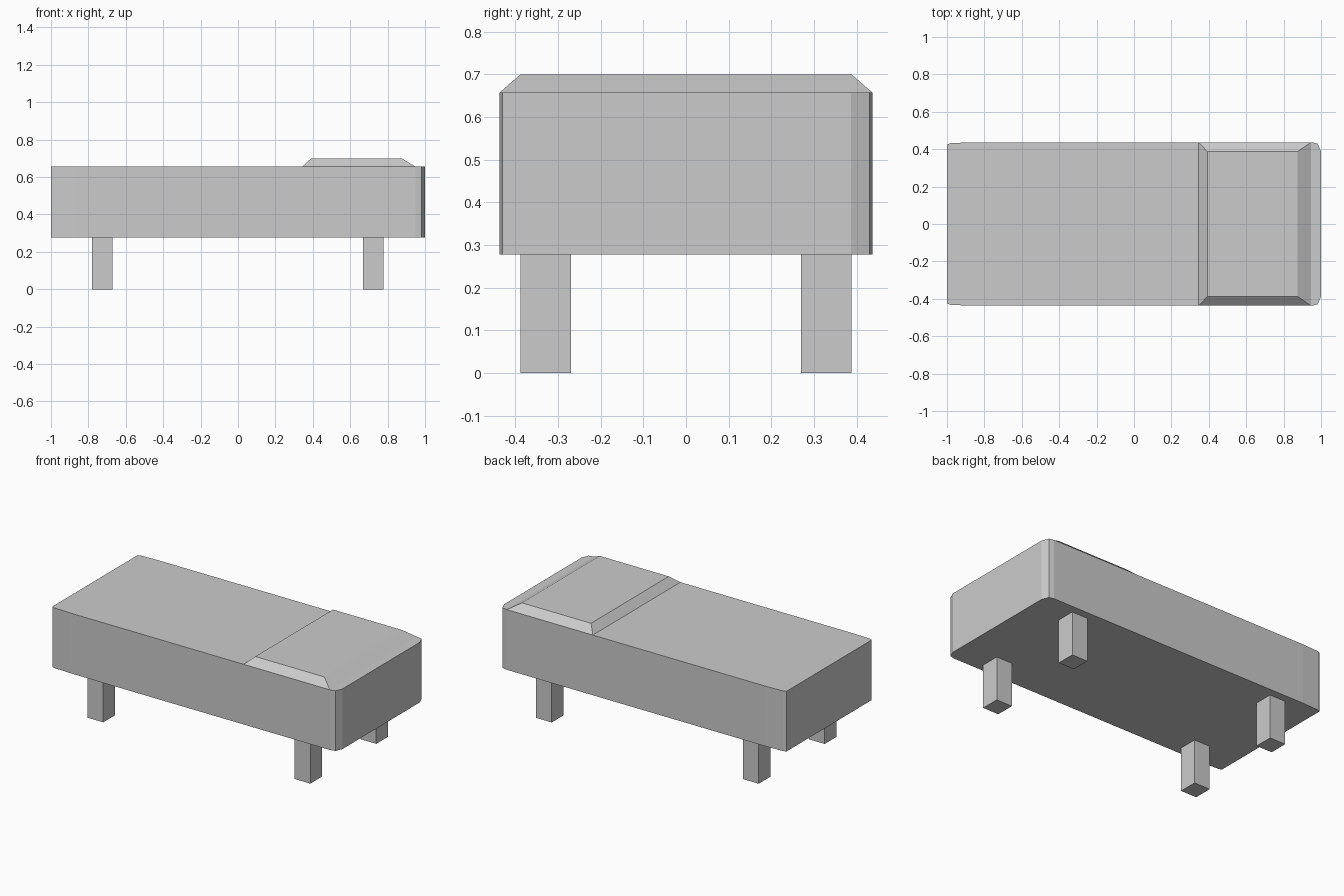
import bpy, bmesh

if "Cube" in bpy.data.objects:
    bpy.data.objects.remove(bpy.data.objects["Cube"])


def loft(name, bottom, z0, top, z1):
    """Closed solid between two counter-clockwise outlines with equal point counts."""
    bm = bmesh.new()
    low = [bm.verts.new((x, y, z0)) for x, y in bottom]
    high = [bm.verts.new((x, y, z1)) for x, y in top]
    bm.faces.new(low[::-1])
    bm.faces.new(high)
    n = len(low)
    for i in range(n):
        j = (i + 1) % n
        bm.faces.new((low[i], low[j], high[j], high[i]))
    mesh = bpy.data.meshes.new(name)
    bm.to_mesh(mesh)
    bm.free()
    obj = bpy.data.objects.new(name, mesh)
    bpy.context.collection.objects.link(obj)
    return obj


def rect(x0, x1, y0, y1):
    return [(x0, y0), (x1, y0), (x1, y1), (x0, y1)]


BASE_Z, TOP_Z = 0.277, 0.657

# Mattress: half outline with clipped corners, mirrored across y
half = [(-1.0, -0.425), (-0.982, -0.432), (-0.87, -0.437),
        (0.95, -0.437), (0.982, -0.43), (1.0, -0.387)]
outline = half + [(x, -y) for x, y in reversed(half)]
loft("mattress", outline, BASE_Z, outline, TOP_Z)

# Pillow: low bevelled slab at the head end
loft("pillow", rect(0.345, 0.947, -0.437, 0.437), TOP_Z,
     rect(0.392, 0.875, -0.388, 0.388), 0.70)

# Four square legs
for end, x0, x1 in (("foot", -0.78, -0.67), ("head", 0.667, 0.777)):
    for side, y0, y1 in (("front", -0.388, -0.27), ("back", 0.27, 0.388)):
        leg = rect(x0, x1, y0, y1)
        loft(f"{end}_{side}_leg", leg, 0.0, leg, BASE_Z)
